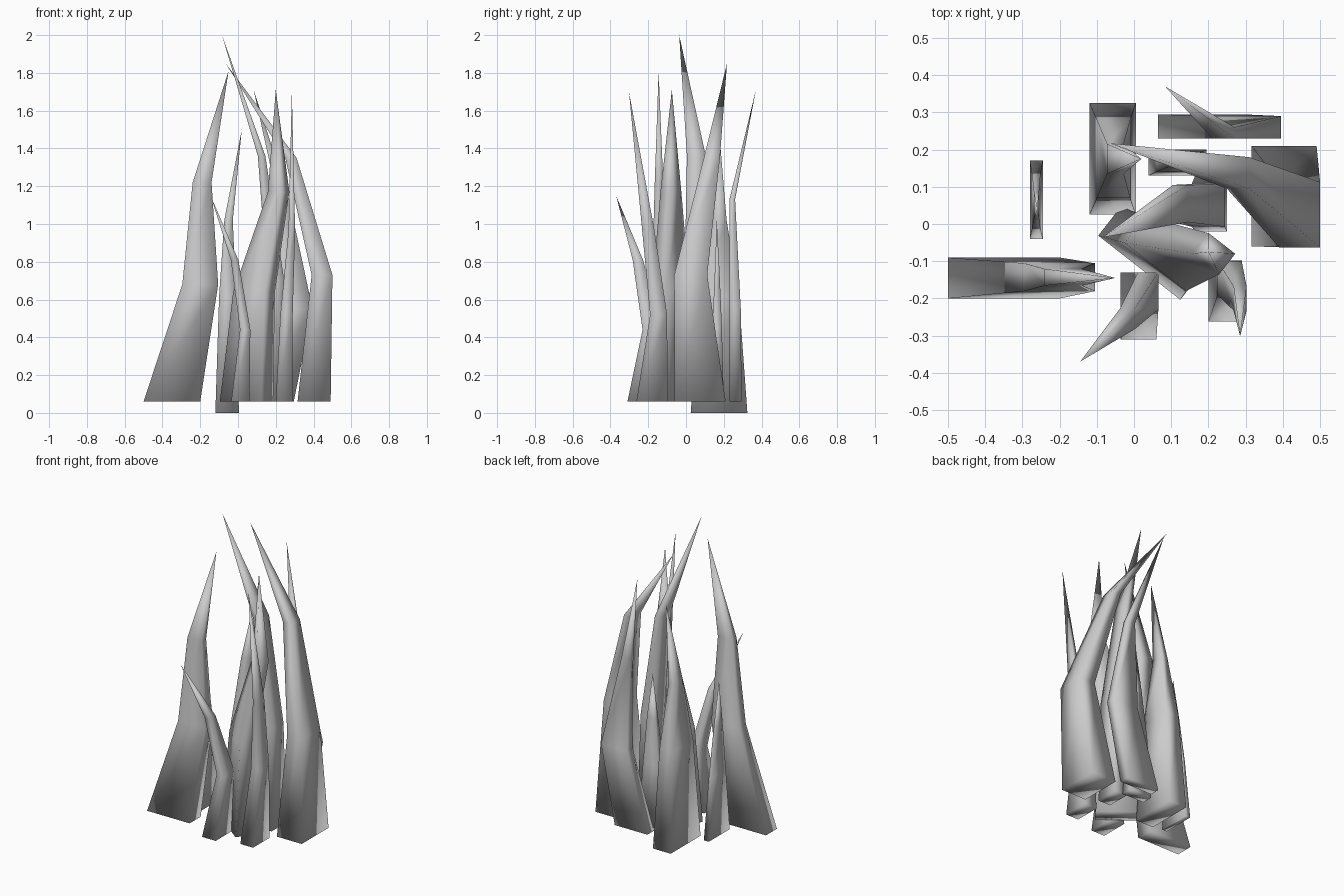
import bpy, bmesh, math


def blade(name, rings, tip, rot=0):
    """Tapered four-sided blade: rings are (z, x centre, y centre, width, depth)."""
    bm = bmesh.new()
    c, s = math.cos(math.radians(rot)), math.sin(math.radians(rot))
    loops = []
    for z, cx, cy, w, d in rings:
        loop = []
        for sx, sy in ((-1, -1), (1, -1), (1, 1), (-1, 1)):
            x, y = sx * w / 2, sy * d / 2
            loop.append(bm.verts.new((cx + x * c - y * s, cy + x * s + y * c, z)))
        loops.append(loop)
    bm.faces.new(loops[0][::-1])
    for a, b in zip(loops, loops[1:]):
        for i in range(4):
            j = (i + 1) % 4
            bm.faces.new((a[i], a[j], b[j], b[i]))
    t = bm.verts.new(tip)
    for i in range(4):
        bm.faces.new((loops[-1][i], loops[-1][(i + 1) % 4], t))
    bmesh.ops.recalc_face_normals(bm, faces=bm.faces)
    for f in bm.faces:
        f.smooth = True
    me = bpy.data.meshes.new(name)
    bm.to_mesh(me)
    bm.free()
    bpy.context.collection.objects.link(bpy.data.objects.new(name, me))


# Left blades
blade("left_blade", [(.06, -.35, -.145, .30, .11), (.68, -.20, -.143, .19, .075),
                     (1.22, -.19, -.143, .10, .045)], (-.05, -.145, 1.81))
blade("thin_left_blade", [(.06, -.2625, .065, .035, .21), (.45, -.2625, .06, .022, .14),
                          (.75, -.262, .05, .014, .07)], (-.26, .04, 1.03))
blade("back_left_blade", [(0, -.0575, .175, .125, .30), (.62, -.055, .175, .09, .21),
                          (1.02, -.05, .175, .045, .08)], (.02, .175, 1.50))

# Front blades
blade("front_blade", [(.06, .012, -.22, .096, .18), (.44, .038, -.18, .055, .10),
                      (.81, -.018, -.255, .04, .055)], (-.145, -.37, 1.15))
blade("front_right_blade", [(.06, .245, -.18, .09, .165), (.52, .257, -.145, .065, .09),
                            (.97, .285, -.20, .035, .065)], (.285, -.302, 1.70))

# Centre blades
blade("twisted_centre_blade", [(.06, .045, -.078, .28, .10), (.64, .085, -.08, .21, .09),
                               (1.17, .215, -.08, .09, .07)], (.20, -.075, 1.71), -38)
blade("tall_centre_blade", [(.06, .207, .055, .085, .15), (.70, .20, .05, .09, .115),
                            (1.36, .125, .055, .04, .10)], (-.085, -.036, 2.0))
blade("short_centre_blade", [(.06, .117, .165, .155, .07), (.45, .115, .165, .11, .05),
                             (.75, .12, .165, .06, .025)], (.12, .163, 1.02))

# Right and back blades
blade("right_blade", [(.06, .403, .075, .175, .27), (.73, .445, .025, .11, .175),
                      (1.35, .28, .137, .06, .085)], (-.065, .217, 1.85))
blade("back_blade", [(.06, .18, .262, .23, .065), (.55, .305, .26, .18, .06),
                     (1.13, .24, .245, .06, .03)], (.083, .37, 1.71))
